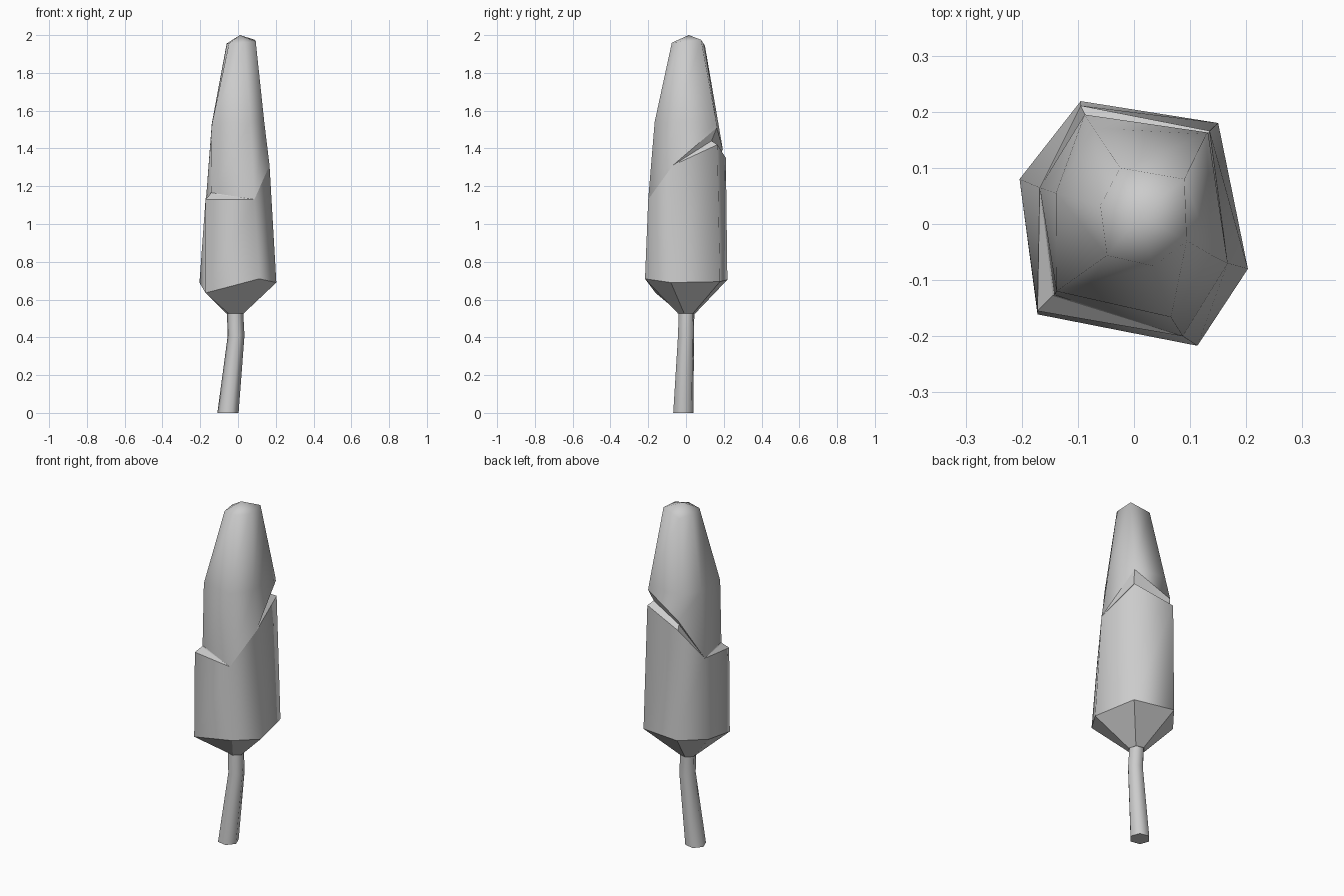
import bpy, bmesh, math

if "Cube" in bpy.data.objects:
    bpy.data.objects.remove(bpy.data.objects["Cube"])


def loft(name, rings, sharp_rings=(), apex=None, flat_bands=()):
    """Skin a stack of equal-count rings; coincident points share one vertex."""
    bm = bmesh.new()
    cache = {}

    def vert(co):
        return cache.setdefault(co, None) or cache.update({co: bm.verts.new(co)}) or cache[co]

    def face(verts, smooth=True):
        unique = list(dict.fromkeys(verts))
        if len(unique) > 2:
            bm.faces.new(unique).smooth = smooth

    loops = [[vert(p) for p in ring] for ring in rings]
    n = len(rings[0])
    face(loops[0][::-1], False)
    for k, (low, high) in enumerate(zip(loops, loops[1:])):
        for i in range(n):
            j = (i + 1) % n
            face([low[i], low[j], high[j], high[i]], k not in flat_bands)
    if apex:
        tip = vert(apex)
        for i in range(n):
            face([loops[-1][i], loops[-1][(i + 1) % n], tip])
    else:
        face(loops[-1], False)
    bmesh.ops.recalc_face_normals(bm, faces=bm.faces)
    for k in sharp_rings:
        for i in range(n):
            edge = bm.edges.get((loops[k][i], loops[k][(i + 1) % n]))
            if edge:
                edge.smooth = False
    mesh = bpy.data.meshes.new(name)
    bm.to_mesh(mesh)
    bm.free()
    obj = bpy.data.objects.new(name, mesh)
    bpy.context.collection.objects.link(obj)
    return obj


def hexagon(cx, cy, z, r, turn):
    return [(cx + r * math.cos(turn + i * math.pi / 3),
             cy + r * math.sin(turn + i * math.pi / 3), z) for i in range(6)]


# Bent six-sided trunk
turn = math.radians(-10)
loft("trunk", [hexagon(-0.053, -0.014, 0, 0.057, turn),
               hexagon(-0.01, 0.0, 0.41, 0.045, turn),
               hexagon(-0.016, 0.003, 0.54, 0.044, turn)])

# Crown rings, counter-clockwise from the right-hand corner
base = hexagon(-0.016, 0.003, 0.525, 0.046, math.radians(-15))
skirt = [(0.203, -0.08, 0.69), (0.15, 0.18, 0.695), (-0.095, 0.219, 0.705),
         (-0.204, 0.08, 0.69), (-0.172, -0.161, 0.635), (0.113, -0.217, 0.71)]
# Slanted notch: lower lip, inner crease and upper lip meet at three corners
c, d, f = (0.167, -0.07, 1.31), (0.087, -0.2, 1.13), (-0.168, 0.065, 1.15)
lower_lip = [c, (0.135, 0.166, 1.42), (-0.095, 0.211, 1.35), f, (-0.172, -0.155, 1.13), d]
crease = [c, (0.115, 0.135, 1.44), (-0.08, 0.18, 1.37), f, (-0.145, -0.128, 1.16), d]
upper_lip = [c, (0.132, 0.163, 1.51), (-0.088, 0.195, 1.395), f, (-0.142, -0.126, 1.166), d]
shoulder = [(0.139, -0.056, 1.54), (0.129, 0.16, 1.54), (-0.072, 0.171, 1.535),
            (-0.139, 0.055, 1.53), (-0.138, -0.12, 1.53), (0.066, -0.166, 1.54)]
top = [(0.094, -0.03, 1.965), (0.09, 0.08, 1.975), (-0.025, 0.1, 1.945),
       (-0.06, 0.033, 1.955), (-0.048, -0.056, 1.955), (0.035, -0.075, 1.96)]

# Tapered crown with a bevelled underside
loft("crown", [base, skirt, lower_lip, crease, upper_lip, shoulder, top],
     sharp_rings=(0, 1, 2, 3, 4), apex=(0.01, 0.015, 2.0), flat_bands=(0, 2, 3))
